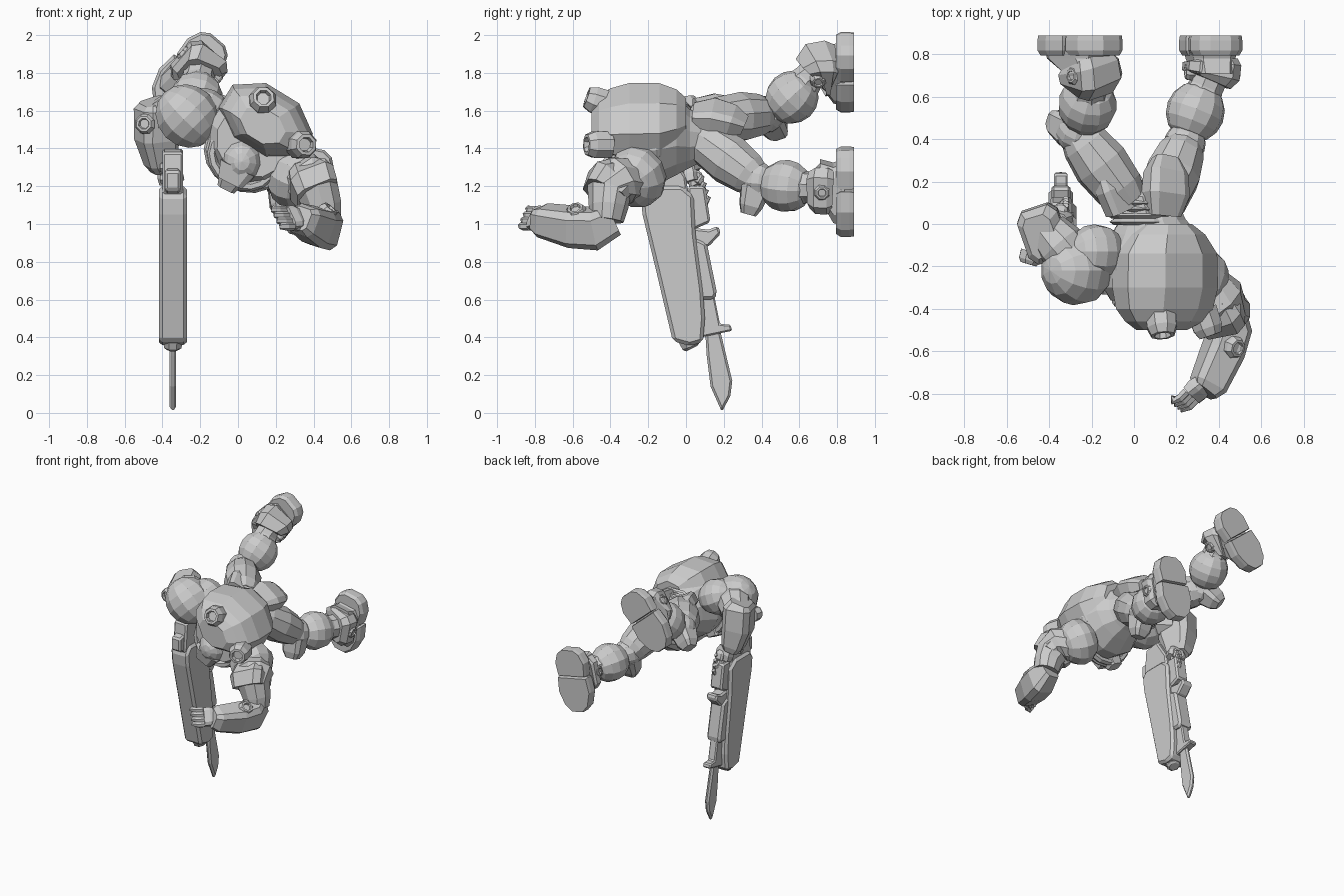
import bpy, bmesh
from math import cos, sin, pi, tau
from mathutils import Vector as V, Matrix

if "Cube" in bpy.data.objects:
    bpy.data.objects.remove(bpy.data.objects["Cube"])

BOX = [(1, .65), (.65, 1), (-.65, 1), (-1, .65), (-1, -.65), (-.65, -1), (.65, -1), (1, -.65)]
SIDE, BACK = V((.85, 0, -.52)), V((.52, 0, .85))     # twisted torso axes
CORE = V((.1, 0, 1.47))


def ngon(n):
    return [(cos(tau * (i + .5) / n), sin(tau * (i + .5) / n)) for i in range(n)]


def skin(bm, loops):
    """Faces between successive vertex loops, with end caps."""
    n = len(loops[0])
    for a, b in zip(loops, loops[1:]):
        for i in range(n):
            bm.faces.new((a[i], a[(i + 1) % n], b[(i + 1) % n], b[i]))
    bm.faces.new(loops[0])
    bm.faces.new(loops[-1])


def finish(name, bm):
    bmesh.ops.recalc_face_normals(bm, faces=bm.faces)
    me = bpy.data.meshes.new(name)
    bm.to_mesh(me)
    bm.free()
    ob = bpy.data.objects.new(name, me)
    bpy.context.collection.objects.link(ob)
    return ob


def loft(name, rings, shape=None, hint=(1, 0, 0), axis=None):
    """Skin rings (x, y, z, half_width[, half_depth]); half_width runs along hint."""
    shape = shape or ngon(10)
    bm, loops = bmesh.new(), []
    pts = [V(r[:3]) for r in rings]
    for i, r in enumerate(rings):
        t = V(axis) if axis else pts[min(i + 1, len(pts) - 1)] - pts[max(i - 1, 0)]
        t.normalize()
        u = (V(hint) - t * V(hint).dot(t)).normalized()
        v = t.cross(u)
        loops.append([bm.verts.new(pts[i] + u * a * r[3] + v * b * r[-1]) for a, b in shape])
    skin(bm, loops)
    return finish(name, bm)


def ball(name, c, size, pole=(0, 0, 1), seg=11, rows=8):
    bm = bmesh.new()
    bmesh.ops.create_uvsphere(bm, u_segments=seg, v_segments=rows, radius=1)
    m = V(pole).to_track_quat('Z', 'Y').to_matrix().to_4x4()
    bm.transform(Matrix.Translation(c) @ m @ Matrix.Diagonal((*size, 1)))
    return finish(name, bm)


def prism(name, yz, x, w, bevel=.012):
    """Side outline in y, z pulled across x with chamfered edges."""
    bm = bmesh.new()
    skin(bm, [[bm.verts.new((x + s * w, y, z)) for y, z in yz] for s in (-1, 1)])
    mod = finish(name, bm).modifiers.new('chamfer', 'BEVEL')
    mod.width, mod.segments = bevel, 1


def stud(name, c, d, r, h, n=8):
    """Raised knob with a recessed centre."""
    d, c = V(d).normalized(), V(c)
    loft(name, [(*(c + d * t), k * r) for t, k in
                ((-h, 1.15), (h * .4, 1.1), (h, .85), (h + .001, .6), (h * .6, .5))],
         ngon(n), d.orthogonal(), d)


# torso shell: rings down the spine (y, half width, half depth, offset to back)
def spine(name, rows, n=12):
    loft(name, [(*(CORE + BACK * o + V((0, y, 0))), a, b) for y, a, b, o in rows],
         ngon(n), SIDE, (0, 1, 0))


spine('torso', [(-.36, .2, .2, -.03), (-.3, .25, .25, -.01), (-.16, .26, .27, -.01),
                (-.05, .21, .22, 0), (.02, .16, .16, -.02), (.08, .13, .13, -.02)])
spine('back_shell', [(-.5, .13, .09, .06), (-.46, .2, .13, .08), (-.4, .25, .16, .085), (-.3, .27, .185, .09),
                     (-.14, .265, .185, .09), (-.05, .2, .16, .09), (0, .13, .12, .09)], 8)
for i in range(4):
    x, y = .05 - i * .01, .01 + i * .03
    loft('waist_rib', [(x, y + d, 1.47, r) for d, r in ((-.015, .15), (0, .17), (.015, .15))],
         ngon(12), SIDE, (0, 1, 0))

# back vents
for x, z, d in ((.13, 1.65, (.1, -1, .35)), (.34, 1.42, (.35, -1, 0))):
    stud('vent', (x, -.465, z), d, .068, .065)

# helmet and collar rings
ball('helmet', (.02, -.31, 1.33), (.11, .12, .12), (0, -1, 0))
loft('helmet_brow', [(.0, -.35, 1.3, .1, .06), (-.04, -.34, 1.22, .07, .05)], BOX, SIDE)
loft('breather', [(-.03, -.3, 1.25, .07, .06), (-.06, -.28, 1.19, .05, .04)], BOX, SIDE)
for k, (r, y) in enumerate(((.17, -.31), (.2, -.27))):
    c = CORE - BACK * (.15 - .02 * k)
    loft('collar', [(*(c + V((0, y, 0)) + SIDE * r * cos(t) + BACK * r * .8 * sin(t)), .025)
                    for t in [pi * .9 + i * pi * 1.2 / 10 for i in range(11)]], ngon(6), (0, 1, 0))

# pelvis and hip plates
loft('pelvis', [(.04, .05, 1.49, .15, .14), (.03, .13, 1.49, .16, .13), (.03, .2, 1.49, .07, .07)],
     ngon(8), SIDE, (0, 1, 0))
loft('groin_plate', [(-.03, .04, 1.35, .08, .04), (-.02, .15, 1.37, .07, .04), (0, .22, 1.42, .04, .03)], BOX, SIDE)
loft('hip_plate', [(.14, .04, 1.58, .08, .04), (.15, .14, 1.58, .11, .06), (.15, .24, 1.55, .1, .06),
                   (.15, .31, 1.52, .06, .04)], BOX, SIDE)
loft('hip_plate', [(-.06, .06, 1.6, .07, .05), (-.1, .17, 1.62, .08, .05), (-.15, .26, 1.62, .05, .04)], BOX, SIDE)


# legs
def leg(hip, knee, calf, ankle, guard, foot, toe):
    h, k, c, a, g, f = map(V, (hip, knee, calf, ankle, guard, foot))
    d = V(toe).normalized()
    w = V((-d.z, 0, d.x))
    loft('thigh', [(*h.lerp(k, t), r) for t, r in
                   ((0, .09), (.2, .12), (.55, .135), (.85, .115), (1.05, .08))], ngon(10), w)
    ball('knee', k, (.1, .1, .1), a - k)
    ball('calf', c, (.14, .14, .145), a - k)
    loft('knee_guard', [(*k.lerp(g, .2), .08, .08), (*k.lerp(g, .75), .07, .06),
                        (*g, .045, .04)], BOX, w)
    loft('shin', [(*c, .12), (*c.lerp(a, .6), .085), (*a, .09), (*f.lerp(a, .3), .1)], ngon(8), w)
    loft('ankle_cuff', [(*a.lerp(c, .22), .1), (*a.lerp(c, .1), .125),
                        (*a.lerp(f, .3), .125), (*a.lerp(f, .45), .11)], BOX, w)
    for s in (-1, 1):
        stud('ankle_stud', a + w * s * .11, w * s, .04, .02)
    # sole in two blocks, half outlines as (along foot, half width)
    for nm, outline in (('heel', [(-.22, .05), (-.19, .095), (-.12, .125), (-.02, .115)]),
                        ('toe_cap', [(-.01, .125), (.1, .135), (.2, .1), (.25, .045)])):
        mid = (outline[0][0] + outline[-1][0]) / 2
        both = [(p, q) for p, q in outline] + [(p, -q) for p, q in outline[::-1]]
        bm = bmesh.new()
        skin(bm, [[bm.verts.new(V((f.x, y, f.z)) + d * (mid + (p - mid) * s) + w * q * s) for p, q in both]
                  for y, s in ((.89, .97), (.865, 1), (.82, 1), (.795, .88))])
        finish(nm, bm)
    t = f + d * .02
    loft('boot_upper', [(t.x, .84, t.z, .11, .17), (t.x, .78, t.z, .1, .15),
                        (*(f - d * .05 + V((0, .71 - f.y, 0))), .09, .1)], BOX, w, (0, 1, 0))


leg((-.02, .1, 1.55), (-.27, .43, 1.58), (-.22, .56, 1.67), (-.2, .7, 1.83),
    (-.38, .5, 1.48), (-.25, .84, 1.81), (-.65, 0, -.76))
leg((.11, .05, 1.47), (.24, .38, 1.23), (.29, .53, 1.2), (.37, .72, 1.19),
    (.24, .33, 1.05), (.365, .84, 1.185), (-.2, 0, -.98))


# hands: palm with curled fingers
def hand(wrist, knuckle, curl, across):
    w, k, c, s = map(V, (wrist, knuckle, curl, across))
    loft('palm', [(*w, .05, .035), (*w.lerp(k, .5), .065, .04), (*k, .065, .03)], BOX, s)
    fwd = (k - w).normalized()
    for i in range(4):
        b = k + s * (i - 1.5) * .037
        loft('finger', [(*b, .021), (*(b + fwd * .045), .021), (*(b + fwd * .055 + c * .045), .019),
                        (*(b + fwd * .02 + c * .08), .014)], ngon(6), s)
    b = w + s * .06
    loft('thumb', [(*b, .024), (*(b + fwd * .05 + c * .04), .022), (*(b + fwd * .08 + c * .06), .015)], ngon(6), c)


# left arm, reaching forward
ball('left_pauldron', (.3, -.26, 1.25), (.16, .17, .14), (.6, -.3, -.3))
loft('left_upper_arm', [(.33, -.29, 1.24, .12), (.39, -.36, 1.23, .14), (.42, -.41, 1.17, .12),
                        (.45, -.41, 1.09, .105), (.46, -.42, 1.02, .09)])
loft('left_elbow_band', [(.36, -.35, 1.25, .1), (.39, -.4, 1.22, .125), (.42, -.43, 1.16, .115)], BOX)
loft('left_forearm', [(.46, -.38, 1.02, .06, .08), (.46, -.48, .975, .085, .105), (.42, -.6, .985, .09, .1),
                      (.35, -.76, 1.02, .08, .08), (.33, -.79, 1.03, .06, .06)], BOX, (.85, -.4, -.3))
stud('forearm_stud', (.47, -.58, 1.06), (.6, -.2, .7), .05, .035)
hand((.33, -.75, 1.03), (.27, -.81, 1.03), V((-.6, -.1, .1)), V((.4, -.35, -.8)))

# right arm, holding the rifle
ball('right_pauldron', (-.27, -.22, 1.57), (.165, .165, .175), (-.7, 0, .7))
ball('right_shoulder', (-.18, -.13, 1.59), (.13, .13, .14), (-1, 0, .5))
loft('right_upper_arm', [(-.28, -.18, 1.58, .11), (-.35, -.1, 1.58, .12), (-.41, -.03, 1.56, .1)], None, (0, 0, 1))
loft('right_forearm', [(-.44, -.06, 1.65, .07, .1), (-.43, -.05, 1.61, .1, .13), (-.43, -.03, 1.45, .1, .12),
                       (-.41, 0, 1.32, .075, .09), (-.4, .01, 1.28, .05, .07)], BOX, (1, .35, 0))
stud('forearm_stud', (-.49, -.16, 1.53), (-.3, -1, 0), .05, .03)
hand((-.37, .02, 1.3), (-.35, .04, 1.22), V((.3, .75, 0)), V((0, .3, -1)))

# rifle, pointing down
X = -.345
prism('rifle_body', [(-.24, 1.15), (-.23, 1.05), (-.155, .74), (-.07, .38), (.02, .355), (.09, .375), (.1, .5),
                     (.09, .65), (.05, .95), (.04, 1.15), (-.02, 1.2), (-.2, 1.2)], X, .074, .018)
prism('receiver', [(-.24, 1.16), (-.22, 1.38), (-.1, 1.4), (0, 1.25), (.02, 1.1)], X, .055)
prism('sight', [(-.28, 1.18), (-.28, 1.28), (-.2, 1.3), (-.2, 1.15)], X, .04)
prism('magazine', [(.01, 1.2), (.1, 1.2), (.13, 1.01), (.04, .97), (.0, 1.05)], X, .05)
prism('fore_grip', [(.03, .98), (.12, .97), (.17, .99), (.185, .95), (.12, .88), (.04, .87)], X, .045)
prism('lower_barrel', [(.0, .95), (.11, .9), (.165, .63), (.15, .6), (.04, .6)], X, .058, .02)
loft('muzzle', [(X, .0, .42, .06), (X, .025, .35, .05), (X, .03, .34, .035)], ngon(8))
prism('bayonet_mount', [(.05, .62), (.15, .62), (.18, .47), (.235, .468), (.245, .435), (.08, .4)], X, .032, .008)
prism('bayonet_blade', [(.1, .46), (.11, .3), (.13, .14), (.19, .005), (.235, .09), (.245, .17), (.18, .44)],
      X, .017, .012)
for z in (1.3, 1.24):
    stud('rifle_bolt', (X - .055, -.1, z), (-1, 0, 0), .025, .012, 6)
prism('trigger_guard', [(.0, 1.3), (.08, 1.28), (.1, 1.22), (.02, 1.18)], X, .03)
